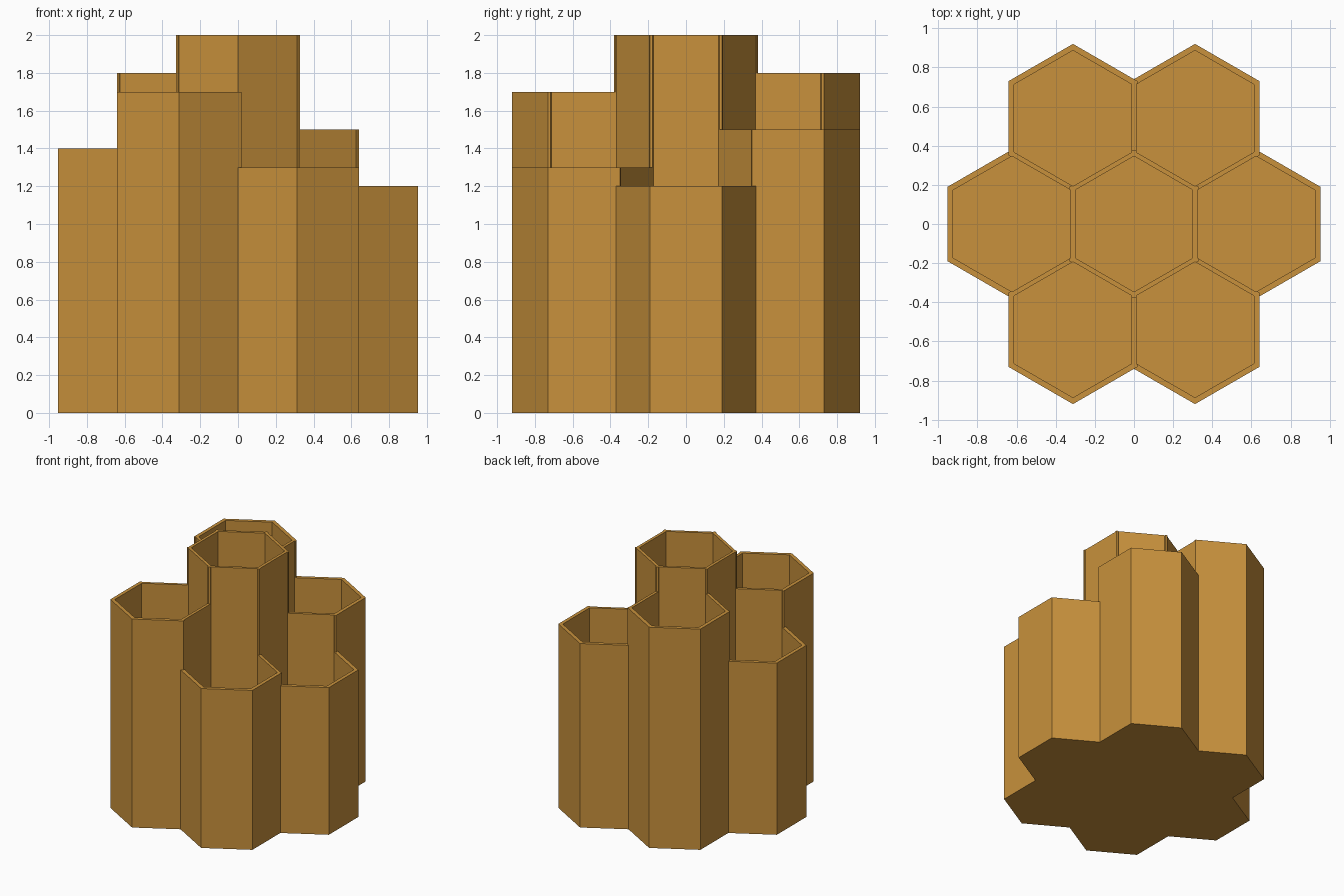
import bpy, bmesh, math

if "Cube" in bpy.data.objects:
    bpy.data.objects.remove(bpy.data.objects["Cube"])

PITCH = 0.6235     # distance between neighbouring cell centres
OUTER = 0.38       # outer corner radius
INNER = 0.3465     # cavity corner radius
FLOOR = 0.04
# heights of the ring cells, anticlockwise from +x
RING = [1.2, 1.5, 1.8, 1.4, 1.7, 1.3]

cells = [(0.0, 0.0, 2.0)]
for i, h in enumerate(RING):
    a = math.radians(60 * i)
    cells.append((PITCH * math.cos(a), PITCH * math.sin(a), h))

wood = bpy.data.materials.new("warm_brown")
wood.diffuse_color = (0.578, 0.283, 0.045, 1.0)
wood.use_nodes = True
wood.node_tree.nodes["Principled BSDF"].inputs["Base Color"].default_value = wood.diffuse_color


def hex_prism(name, x, y, radius, z0, z1):
    """Pointy-topped hexagonal prism."""
    bm = bmesh.new()
    ring = [bm.verts.new((x + radius * math.cos(math.radians(30 + 60 * k)),
                          y + radius * math.sin(math.radians(30 + 60 * k)), z0))
            for k in range(6)]
    base = bm.faces.new(ring)
    top = bmesh.ops.extrude_face_region(bm, geom=[base])["geom"]
    bmesh.ops.translate(bm, vec=(0, 0, z1 - z0),
                        verts=[g for g in top if isinstance(g, bmesh.types.BMVert)])
    bmesh.ops.recalc_face_normals(bm, faces=bm.faces)
    mesh = bpy.data.meshes.new(name)
    bm.to_mesh(mesh)
    bm.free()
    mesh.materials.append(wood)
    obj = bpy.data.objects.new(name, mesh)
    bpy.context.collection.objects.link(obj)
    return obj


def add_boolean(target, tool, operation):
    mod = target.modifiers.new(operation.title(), 'BOOLEAN')
    mod.operation = operation
    mod.solver = 'EXACT'
    mod.object = tool
    tool.hide_render = True
    tool.hide_set(True)


# Solid cells fused into one holder body
holder = hex_prism("honeycomb_holder", *cells[0][:2], OUTER, 0.0, cells[0][2])
for i, (x, y, h) in enumerate(cells[1:], 1):
    add_boolean(holder, hex_prism(f"cell_body_{i}", x, y, OUTER, 0.0, h), 'UNION')

# Open cavities cut from above, leaving a thin floor
for i, (x, y, h) in enumerate(cells):
    add_boolean(holder, hex_prism(f"cavity_cutter_{i}", x, y, INNER, FLOOR, 2.2), 'DIFFERENCE')

# Bake the result and remove the helpers
bpy.context.view_layer.update()
graph = bpy.context.evaluated_depsgraph_get()
result = bpy.data.meshes.new_from_object(holder.evaluated_get(graph))
holder.modifiers.clear()
holder.data = result
for obj in list(bpy.data.objects):
    if obj is not holder and obj.name != holder.name:
        bpy.data.objects.remove(obj)
